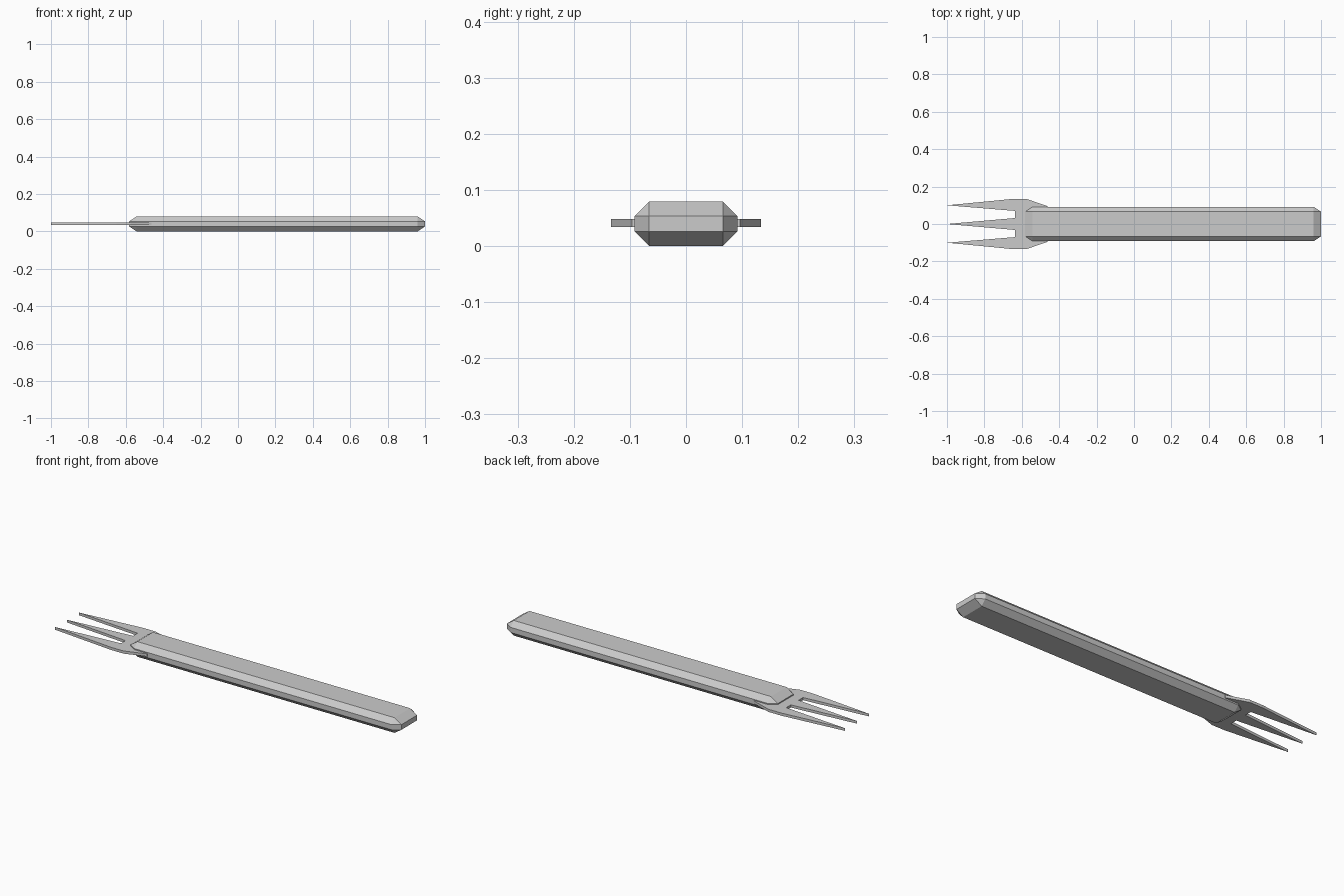
import bpy, bmesh
from mathutils import Vector

if "Cube" in bpy.data.objects:
    bpy.data.objects.remove(bpy.data.objects["Cube"])


def make_object(name, bm):
    bmesh.ops.recalc_face_normals(bm, faces=bm.faces)
    mesh = bpy.data.meshes.new(name)
    bm.to_mesh(mesh)
    bm.free()
    obj = bpy.data.objects.new(name, mesh)
    bpy.context.collection.objects.link(obj)
    return obj


# Handle: box with a flat chamfer, stretched so the end chamfers are longer
bm = bmesh.new()
bmesh.ops.create_cube(bm, size=1.0)
STRETCH = 1.5
size = Vector((1.582 / STRETCH, 0.184, 0.08))
bmesh.ops.scale(bm, vec=size, verts=bm.verts)
bmesh.ops.bevel(bm, geom=bm.edges[:], offset=0.0265, segments=1,
                profile=0.5, affect='EDGES')
bmesh.ops.scale(bm, vec=(STRETCH, 1, 1), verts=bm.verts)
bmesh.ops.translate(bm, vec=(0.209, 0, 0.04), verts=bm.verts)
make_object("handle", bm)

# Fork head: mirrored half outline, from the centre tine tip to the shoulder
half = [(-0.635, 0.032), (-0.635, 0.070), (-1.0, 0.100),
        (-0.65, 0.134), (-0.575, 0.134), (-0.463, 0.096)]
outline = [(-1.0, 0.0)] + half + [(x, -y) for x, y in reversed(half)]
bm = bmesh.new()
face = bm.faces.new([bm.verts.new((x, y, 0.034)) for x, y in outline])
ext = bmesh.ops.extrude_face_region(bm, geom=[face])
top = [v for v in ext["geom"] if isinstance(v, bmesh.types.BMVert)]
bmesh.ops.translate(bm, vec=(0, 0, 0.014), verts=top)
make_object("fork_head", bm)
